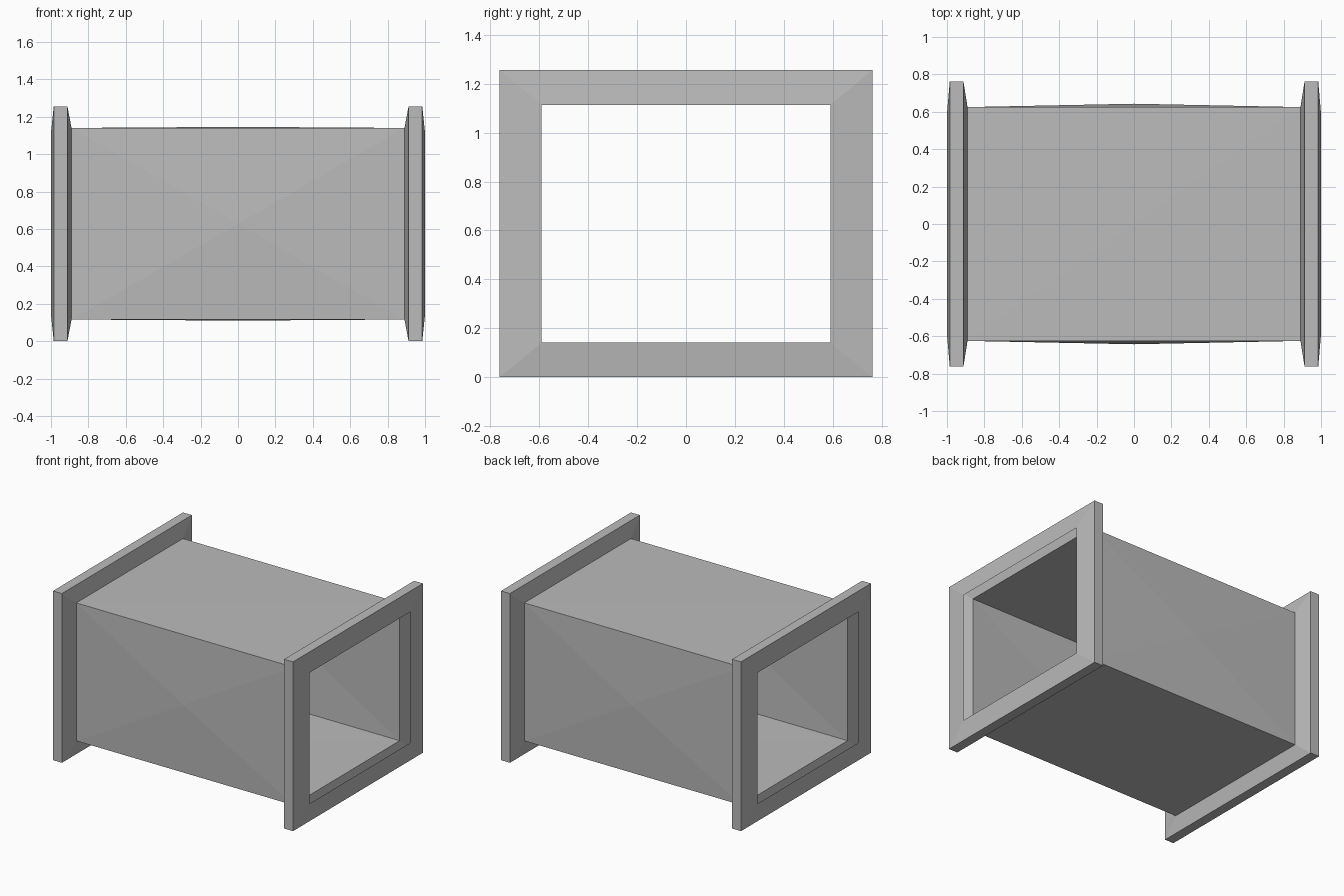
import bpy
import bmesh
from mathutils import Vector

cube = bpy.data.objects.get("Cube")
if cube:
    bpy.data.objects.remove(cube, do_unlink=True)

MID_Z = 0.628          # height of the duct axis
CORNERS = [(-1, -1), (1, -1), (1, 1), (-1, 1)]

# Plain sheet metal
metal = bpy.data.materials.new("grey sheet metal")
metal.use_nodes = True
grey = (0.5, 0.5, 0.5, 1)
metal.diffuse_color = grey
metal.node_tree.nodes["Principled BSDF"].inputs["Base Color"].default_value = grey


def rectangular_sheet(name, profile, bulge=None):
    """Sweep rectangles (x, half depth, half height) into an open sheet."""
    bm = bmesh.new()
    rings = [[bm.verts.new((x, sy * hy, MID_Z + sz * hz)) for sy, sz in CORNERS]
             for x, hy, hz in profile]
    for r0, r1 in zip(rings, rings[1:]):
        for k in range(4):
            n = (k + 1) % 4
            bm.faces.new((r0[k], r0[n], r1[n], r1[k]))
    # Cross-broken panels: each wall rises slightly to its centre
    if bulge:
        poked = bmesh.ops.poke(bm, faces=bm.faces[:])
        for v in poked["verts"]:
            out = Vector((0, v.co.y, v.co.z - MID_Z)).normalized()
            v.co += out * (bulge[0] if abs(out.y) > 0.5 else bulge[1])
    mesh = bpy.data.meshes.new(name)
    bm.to_mesh(mesh)
    bm.free()
    mesh.materials.append(metal)
    obj = bpy.data.objects.new(name, mesh)
    bpy.context.collection.objects.link(obj)
    return obj


# Duct wall: a single thin sheet, open at both ends
NECK = (0.89, 0.625, 0.512)
rectangular_sheet("duct_wall", [(-NECK[0], *NECK[1:]), NECK], bulge=(0.018, 0.006))

# End flanges: hollow folded rims with a lip inside the duct wall
flange = [NECK, (0.912, 0.762, 0.628), (0.985, 0.762, 0.628), (1.0, 0.59, 0.486)]
rectangular_sheet("left_flange", flange)
rectangular_sheet("right_flange", [(-x, hy, hz) for x, hy, hz in reversed(flange)])
